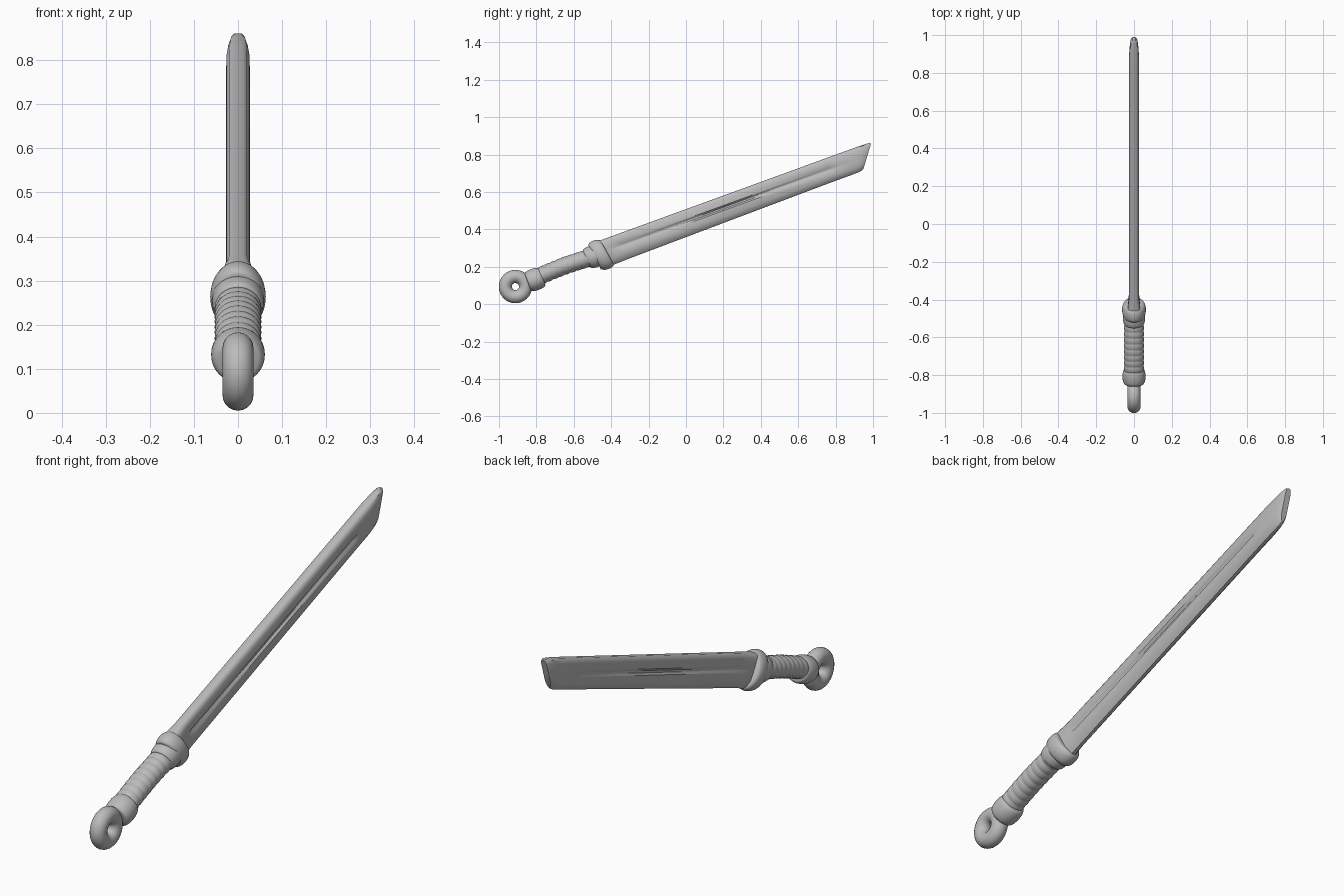
import bpy, bmesh
from math import sin, cos, pi, radians
from mathutils import Matrix

cube = bpy.data.objects.get("Cube")
if cube:
    bpy.data.objects.remove(cube, do_unlink=True)

steel = bpy.data.materials.new("grey steel")
steel.use_nodes = True
steel.diffuse_color = (0.5, 0.5, 0.5, 1)
steel.node_tree.nodes["Principled BSDF"].inputs["Base Color"].default_value = (0.5, 0.5, 0.5, 1)

# The sword lies along local y from the ring, then is tilted up about x
PLACE = Matrix.Translation((0, -0.912, 0.094)) @ Matrix.Rotation(radians(20), 4, 'X')


def finish(obj, angle=40):
    obj.matrix_world = PLACE
    obj.data.materials.append(steel)
    bpy.ops.object.select_all(action='DESELECT')
    obj.select_set(True)
    bpy.context.view_layer.objects.active = obj
    bpy.ops.object.shade_smooth_by_angle(angle=radians(angle))


def loft(name, rings, angle=40):
    """Skin a list of equal-length closed rings and cap both ends."""
    bm = bmesh.new()
    loops = [[bm.verts.new(p) for p in ring] for ring in rings]
    n = len(loops[0])
    for a, b in zip(loops, loops[1:]):
        for i in range(n):
            bm.faces.new((a[i], a[(i + 1) % n], b[(i + 1) % n], b[i]))
    bm.faces.new(loops[0])
    bm.faces.new(loops[-1])
    bmesh.ops.recalc_face_normals(bm, faces=bm.faces)
    mesh = bpy.data.meshes.new(name)
    bm.to_mesh(mesh)
    bm.free()
    obj = bpy.data.objects.new(name, mesh)
    bpy.context.collection.objects.link(obj)
    finish(obj, angle)


def oval(y, cz, rx, rz, lean=0.0, n=40):
    """Oval ring around the grip axis; lean shears it along the axis."""
    pts = []
    for i in range(n):
        t = 2 * pi * i / n
        z = rz * sin(t)
        pts.append((rx * cos(t), y + lean * z, cz + z))
    return pts


def band(name, y, half, cz, rx, rz, bulge, lean=0.0):
    """Rounded collar: the radius swells by bulge in the middle."""
    rings = []
    for i in range(13):
        t = pi * i / 12
        s = bulge * sin(t) ** 0.7 if 0 < i < 12 else 0
        rings.append(oval(y - half * cos(t), cz, rx + s, rz + s, lean))
    loft(name, rings, 60)


# Blade: half section from spine to cutting edge as (x, z), with a fuller
def blade_ring(y, groove, width=1.0, height=1.0, slant=0.0, drop=0.0):
    half = [(0.011, 0.077), (0.020, 0.072), (0.026, 0.060), (0.027, 0.027),
            (0.027 - 0.009 * groove, 0.018), (0.027 - 0.009 * groove, 0.009),
            (0.027, 0.001), (0.026, -0.026), (0.017, -0.045), (0.007, -0.054)]
    section = half + [(-x, z) for x, z in reversed(half)]
    ring = []
    for x, z in section:
        z = 0.012 + (z - 0.012) * height
        if z < 0:
            z *= 1 + drop
        ring.append((x * width, y + slant * (z - 0.077), z))
    return ring


loft("blade", [
    blade_ring(0.46, 0, 1.3, drop=0.3),
    blade_ring(0.53, 0, 1.2, drop=0.3),
    blade_ring(0.57, 0, 1.0, drop=0.27),
    blade_ring(0.61, 1, drop=0.25),
    blade_ring(1.20, 1, drop=0.12),
    blade_ring(1.80, 1, slant=0.1),
    blade_ring(1.84, 0, slant=0.2),
    blade_ring(1.94, 0, 1.0, 1.0, 0.4),
    blade_ring(2.01, 0, 0.85, 0.99, 0.65),
    blade_ring(2.04, 0, 0.72, 0.96, 0.72),
    blade_ring(2.055, 0, 0.5, 0.87, 0.75),
], 35)

# Grip with slanted cord wrapping
wraps, steps = 11, 6
grip = []
for i in range(wraps * steps + 1):
    f = i / (wraps * steps)
    ridge = 0.003 * abs(sin(pi * i / steps)) ** 0.6
    grip.append(oval(0.11 + 0.36 * f, 0.005 + 0.009 * sin(pi * f),
                     0.050 + ridge, 0.044 + ridge, 0.12))
loft("wrapped_grip", grip, 50)

# Collars at both ends of the grip
band("pommel_collar", 0.112, 0.042, 0.0, 0.044, 0.042, 0.017)
band("guard_collar", 0.448, 0.040, 0.008, 0.044, 0.045, 0.015, -0.1)
band("guard", 0.488, 0.036, 0.003, 0.042, 0.064, 0.021, -0.15)

# Pommel ring, its hole facing sideways
bpy.ops.mesh.primitive_torus_add(major_segments=48, minor_segments=20,
                                 major_radius=0.054, minor_radius=0.035)
ring = bpy.context.object
ring.name = "pommel_ring"
ring.data.transform(Matrix.Rotation(pi / 2, 4, 'Y'))
finish(ring, 60)
